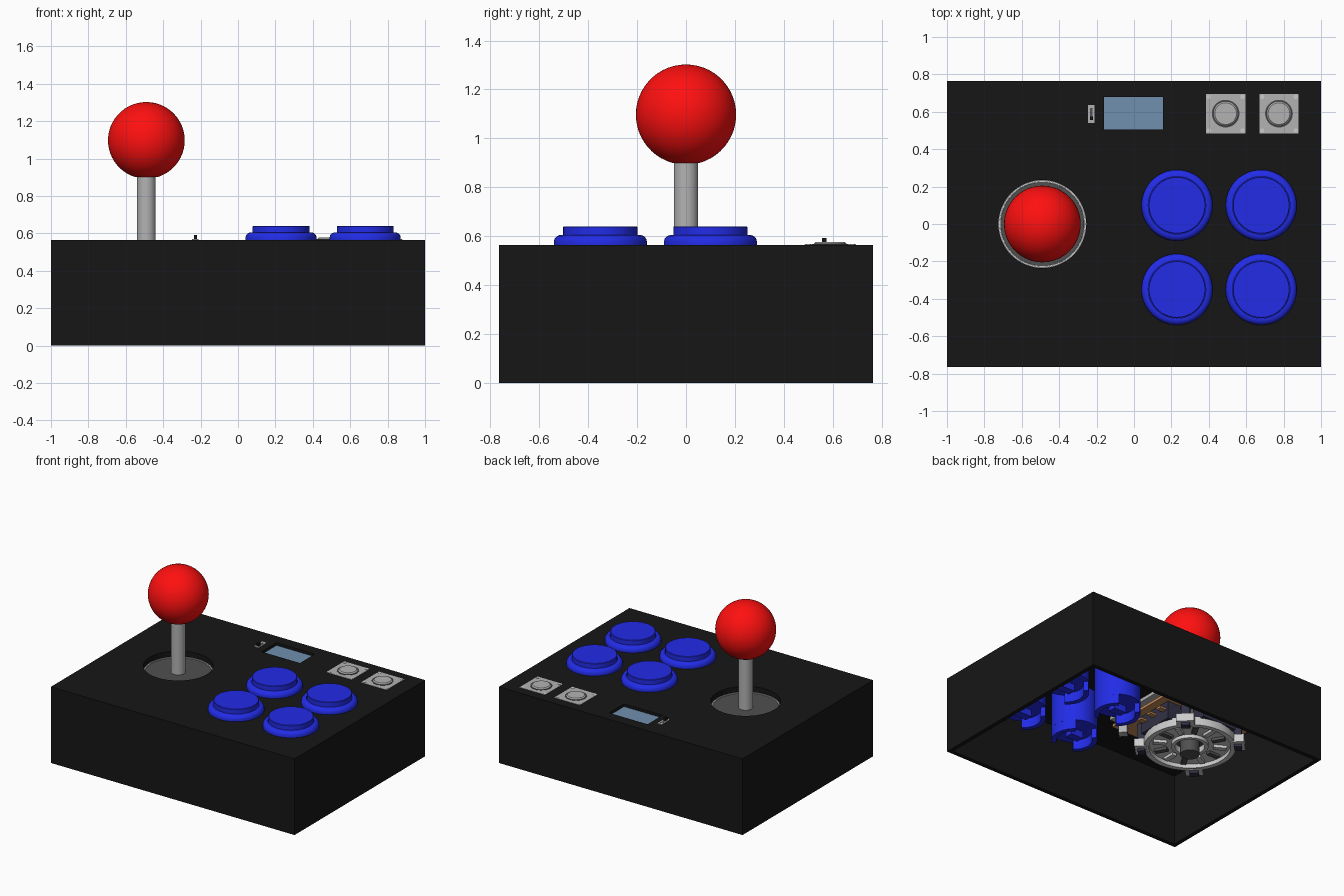
import bpy, bmesh
from math import sin, cos, pi, radians, sqrt
from mathutils import Matrix

if "Cube" in bpy.data.objects:
    bpy.data.objects.remove(bpy.data.objects["Cube"])


def mat(name, r, g, b):
    m = bpy.data.materials.new(name)
    m.diffuse_color = (r, g, b, 1)
    m.use_nodes = True
    m.node_tree.nodes["Principled BSDF"].inputs["Base Color"].default_value = m.diffuse_color
    return m


BLACK = mat("black", 0.008, 0.008, 0.008)
RED = mat("red", 1.0, 0.005, 0.005)
BLUE = mat("blue", 0.016, 0.025, 0.8)
GLASS = mat("glass", 0.16, 0.28, 0.43)
DARK = mat("dark_grey", 0.08, 0.08, 0.08)
STEEL = mat("steel", 0.45, 0.45, 0.45)
NAVY = mat("navy", 0.03, 0.03, 0.06)
COPPER = mat("copper", 0.55, 0.25, 0.1)


def finish(bm, name, m, smooth=False):
    bmesh.ops.recalc_face_normals(bm, faces=bm.faces)
    me = bpy.data.meshes.new(name)
    bm.to_mesh(me)
    bm.free()
    ob = bpy.data.objects.new(name, me)
    bpy.context.collection.objects.link(ob)
    if m:
        me.materials.append(m)
    bpy.ops.object.select_all(action='DESELECT')
    ob.select_set(True)
    bpy.context.view_layer.objects.active = ob
    if smooth:
        bpy.ops.object.shade_smooth_by_angle(angle=radians(35))
    return ob


def box(name, x, y, z, m=None, turn=0, pivot=(0, 0)):
    """Box from (min, max) ranges, turned about z, then moved to pivot."""
    bm = bmesh.new()
    bmesh.ops.create_cube(bm, size=1)
    for v in bm.verts:
        v.co = [r[0] + (c + 0.5) * (r[1] - r[0]) for c, r in zip(v.co, (x, y, z))]
    bm.transform(Matrix.Translation((*pivot, 0)) @ Matrix.Rotation(turn, 4, 'Z'))
    return finish(bm, name, m)


def lathe(name, profile, at, m=None, n=48):
    """Revolve (radius, z) points about a vertical axis."""
    bm = bmesh.new()
    vs = [bm.verts.new((r, 0, z)) for r, z in profile]
    es = [bm.edges.new(p) for p in zip(vs, vs[1:])]
    bmesh.ops.spin(bm, geom=vs + es, cent=(0, 0, 0), axis=(0, 0, 1),
                   angle=2 * pi, steps=n)
    bmesh.ops.remove_doubles(bm, verts=bm.verts, dist=1e-4)
    bm.transform(Matrix.Translation((*at, 0)))
    return finish(bm, name, m, True)


def rod(name, r, z0, z1, at, m=None, n=48):
    return lathe(name, [(0, z0), (r, z0), (r, z1), (0, z1)], at, m, n)


def tube(name, r0, r1, z0, z1, at, m=None, n=48):
    return lathe(name, [(r0, z0), (r1, z0), (r1, z1), (r0, z1), (r0, z0)], at, m, n)


def arc_wall(name, r0, r1, z0, z1, mid, span, at, m, n=10):
    """Curved wall segment."""
    bm = bmesh.new()
    rings = []
    for i in range(n + 1):
        a = mid + span * (i / n - 0.5)
        rings.append([bm.verts.new((at[0] + r * cos(a), at[1] + r * sin(a), z))
                      for r, z in ((r0, z0), (r1, z0), (r1, z1), (r0, z1))])
    for p, q in zip(rings, rings[1:]):
        for k in range(4):
            bm.faces.new((p[k], p[k - 1], q[k - 1], q[k]))
    bm.faces.new(rings[0])
    bm.faces.new(rings[-1])
    return finish(bm, name, m, True)


def cut(ob, cutter):
    bpy.context.view_layer.objects.active = ob
    mod = ob.modifiers.new("cut", 'BOOLEAN')
    mod.operation, mod.solver, mod.object = 'DIFFERENCE', 'EXACT', cutter
    bpy.ops.object.modifier_apply(modifier=mod.name)
    bpy.data.objects.remove(cutter)


STICK = (-0.49, 0)
BUTTONS = [(x, y) for x in (0.23, 0.68) for y in (0.1, -0.35)]
KEYS = [(0.49, 0.59), (0.775, 0.59)]

# Case: open-bottomed shell with panel holes
case = box("case", (-1, 1), (-0.765, 0.765), (0, 0.565), BLACK)
cut(case, box("cutter", (-0.97, 0.97), (-0.735, 0.735), (-0.1, 0.525)))
cut(case, rod("cutter", 0.235, 0.45, 0.7, STICK, None, 64))
cut(case, box("cutter", (-0.16, 0.155), (0.505, 0.68), (0.45, 0.7)))
for b in BUTTONS:
    cut(case, rod("cutter", 0.157, 0.45, 0.7, b))

# Joystick ball, shaft and dust washer
c, R, s = 1.097, 0.205, 0.055
a0 = -sqrt(1 - (s / R) ** 2)
ball = [(0, 0.9)]
for i in range(25):
    t = -pi / 2 + 0.28 + (pi - 0.28) * i / 24
    ball.append((R * cos(t) if i < 24 else 0, c + R * sin(t)))
lathe("joystick_ball", ball, STICK, RED, 64)
rod("joystick_shaft", 0.05, 0.2, 0.91, STICK, STEEL, 32)
rod("dust_washer", 0.224, 0.51, 0.52, STICK, DARK, 64)
tube("washer_rim", 0.225, 0.234, 0.51, 0.523, STICK, None, 64)

# Joystick housing under the panel
box("mount_plate", (-0.38, 0.38), (-0.38, 0.38), (0.485, 0.51), STEEL, 0, STICK)
box("housing_board", (-0.37, 0.37), (-0.37, 0.37), (0.43, 0.45), COPPER, 0, STICK)
rod("housing_core", 0.2, 0.36, 0.485, STICK, DARK)
tube("gate_plate", 0.1, 0.3, 0.275, 0.295, STICK)
tube("gate_rim", 0.275, 0.31, 0.245, 0.31, STICK)
tube("gate_inner_ring", 0.1, 0.125, 0.25, 0.285, STICK)
rod("actuator", 0.065, 0.19, 0.36, STICK, DARK, 32)
for k in range(4):
    t = k * pi / 2
    # Micro switches with terminals
    box("micro_switch", (0.2, 0.31), (-0.14, 0.14), (0.3, 0.44), NAVY, t, STICK)
    for y in (-0.1, 0, 0.1):
        box("switch_terminal", (0.31, 0.36), (y - 0.02, y + 0.02), (0.37, 0.385),
            COPPER, t, STICK)
    # Gate clips and corner posts on the diagonals
    d = t + pi / 4
    box("gate_clip", (0.29, 0.37), (-0.06, 0.06), (0.24, 0.3), None, d, STICK)
    box("clip_post", (0.3, 0.35), (-0.03, 0.03), (0.22, 0.44), NAVY, d, STICK)
    box("housing_post", (0.42, 0.48), (-0.03, 0.03), (0.37, 0.49), STEEL, d, STICK)
for k in range(12):
    box("gate_rib", (0.16, 0.25), (-0.018, 0.018), (0.255, 0.28),
        None if k % 2 else DARK, k * pi / 6, STICK)

# Push buttons: collar, plunger, body and lower skirts
for b in BUTTONS:
    lathe("button_collar", [(0.154, 0.55), (0.154, 0.605), (0.166, 0.605), (0.178, 0.6),
                            (0.187, 0.59), (0.19, 0.578), (0.19, 0.565),
                            (0.156, 0.565), (0.154, 0.55)], b, BLUE, 64)
    lathe("button_plunger", [(0, 0.53), (0.152, 0.53), (0.152, 0.637), (0.149, 0.64),
                             (0, 0.64)], b, BLUE, 64)
    rod("button_body", 0.155, 0.26, 0.56, b, BLUE)
    for a in (0, pi):
        arc_wall("button_skirt", 0.12, 0.155, 0.19, 0.27, a, 1.9, b, BLUE)
    box("button_contact", (-0.05, 0.05), (-0.03, 0.03), (0.21, 0.27), BLUE, 0, b)

# Small square keys
for x, y in KEYS:
    box("key_base", (x - 0.105, x + 0.105), (y - 0.105, y + 0.105), (0.47, 0.567), STEEL)
    for i in (-1, 1):
        for j in (-1, 1):
            rod("key_pin", 0.012, 0.47, 0.569, (x + i * 0.09, y + j * 0.09), None, 12)
    tube("key_groove", 0.066, 0.074, 0.56, 0.569, (x, y), DARK)
    lathe("key_cap", [(0, 0.56), (0.066, 0.56), (0.066, 0.57), (0.058, 0.577),
                      (0, 0.577)], (x, y), STEEL)

# Recessed display with its board
box("display_glass", (-0.165, 0.16), (0.5, 0.685), (0.505, 0.545), GLASS)
box("display_board", (-0.19, 0.19), (0.42, 0.72), (0.48, 0.505), NAVY)

# Slide switch
box("slide_switch", (-0.245, -0.21), (0.54, 0.635), (0.5, 0.569), STEEL)
box("slide_slot", (-0.234, -0.221), (0.555, 0.62), (0.55, 0.57), DARK)
box("slide_knob", (-0.236, -0.219), (0.555, 0.575), (0.56, 0.592), BLACK)
